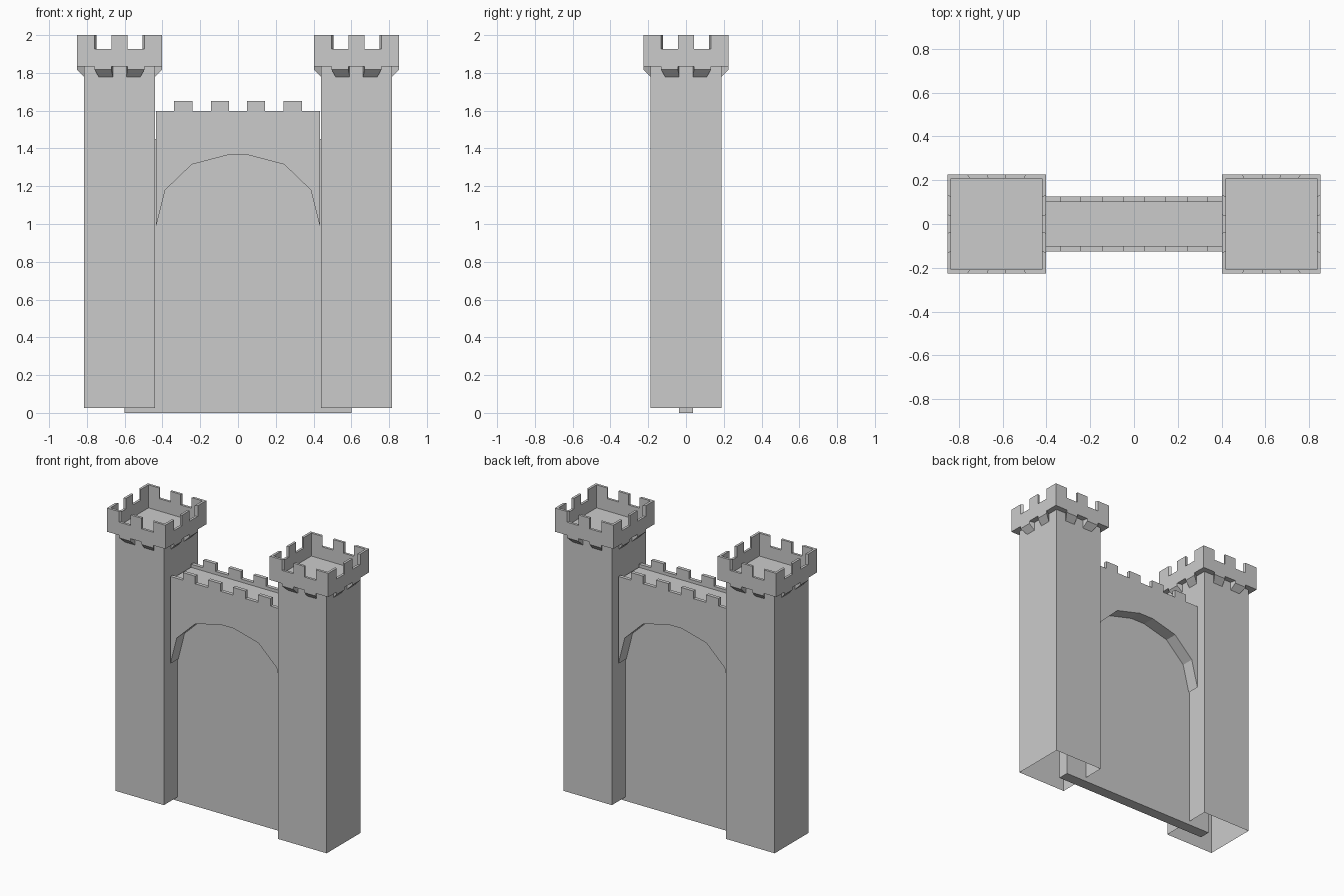
import bpy, bmesh

if "Cube" in bpy.data.objects:
    bpy.data.objects.remove(bpy.data.objects["Cube"])


def finish(name, bm):
    bmesh.ops.recalc_face_normals(bm, faces=bm.faces)
    me = bpy.data.meshes.new(name)
    bm.to_mesh(me)
    bm.free()
    ob = bpy.data.objects.new(name, me)
    bpy.context.collection.objects.link(ob)
    return ob


def prism(name, profile, y0, y1):
    """Extrude an (x, z) outline along y."""
    bm = bmesh.new()
    face = bm.faces.new([bm.verts.new((x, y0, z)) for x, z in profile])
    ext = bmesh.ops.extrude_face_region(bm, geom=[face])
    moved = [v for v in ext["geom"] if isinstance(v, bmesh.types.BMVert)]
    bmesh.ops.translate(bm, verts=moved, vec=(0, y1 - y0, 0))
    return finish(name, bm)


def turn(u, d, z, side, cx):
    """Position at sideways offset u and outward distance d on one of four sides."""
    x, y = [(u, -d), (d, u), (-u, d), (-d, -u)][side]
    return (cx + x, y, z)


TOP_R, IN_R, TOWER_R = 0.225, 0.208, 0.187
FLOOR, SILL = 1.835, 1.926


def wedge(bm, section, u0, u1, side, cx):
    """Block of (distance, z) section whose width tapers toward the tower axis."""
    ends = [[bm.verts.new(turn(u * d / TOP_R, d, z, side, cx)) for d, z in section]
            for u in (u0, u1)]
    n = len(section)
    for i in range(n):
        j = (i + 1) % n
        bm.faces.new((ends[0][i], ends[0][j], ends[1][j], ends[1][i]))
    for u, e in zip((u0, u1), ends):
        if abs(u) < TOP_R:          # no face inside the mitred corners
            bm.faces.new(e)


def tower(name, cx):
    # shaft, flared parapet and roof floor, open underneath
    bm = bmesh.new()
    rings = [(TOWER_R, 0.027), (TOWER_R, FLOOR), (TOP_R, FLOOR), (TOP_R, SILL),
             (IN_R, SILL), (IN_R, FLOOR + 0.005)]
    loops = [[bm.verts.new(turn(-r, r, z, s, cx)) for s in range(4)] for r, z in rings]
    for a, b in zip(loops, loops[1:]):
        for i in range(4):
            j = (i + 1) % 4
            bm.faces.new((a[i], a[j], b[j], b[i]))
    bm.faces.new(loops[-1])
    finish(name + "_shaft", bm)

    # merlons and corbels on all four sides
    merlons, corbels = bmesh.new(), bmesh.new()
    block = [(TOP_R, SILL), (TOP_R, 2.0), (IN_R, 2.0), (IN_R, SILL)]
    bracket = [(TOP_R, FLOOR), (TOP_R, 1.817), (TOWER_R, 1.778), (TOWER_R, FLOOR)]
    for side in range(4):
        for u0, u1 in ((-TOP_R, -0.132), (-0.043, 0.043), (0.132, TOP_R)):
            wedge(merlons, block, u0, u1, side, cx)
        for u0, u1 in ((-0.132, -0.043), (0.043, 0.132)):
            wedge(corbels, bracket, u0, u1, side, cx)
    finish(name + "_merlons", merlons)
    finish(name + "_corbels", corbels)


tower("left_tower", -0.627)
tower("right_tower", 0.627)

# recessed gate panel running into both towers
prism("gate_panel", [(-0.6, 0), (0.6, 0), (0.6, 1.45), (-0.6, 1.45)], -0.038, 0.038)

# arched upper wall
W, DECK, WALL_TOP = 0.433, 1.575, 1.597
half = [(W, 0.99), (0.385, 1.18), (0.245, 1.315), (0.055, 1.365)]
arch = half + [(-x, z) for x, z in reversed(half)]
prism("arched_wall", arch + [(-W, DECK), (W, DECK)], -0.125, 0.125)

# crenellated parapets along the front and back of the wall
cren = [(W, DECK), (W, WALL_TOP)]
for c in (0.29, 0.096, -0.096, -0.29):
    a, b = c + 0.048, c - 0.048
    cren += [(a, WALL_TOP), (a, 1.65), (b, 1.65), (b, WALL_TOP)]
cren += [(-W, WALL_TOP), (-W, DECK)]
prism("front_parapet", cren, -0.125, -0.1)
prism("back_parapet", cren, 0.1, 0.125)
